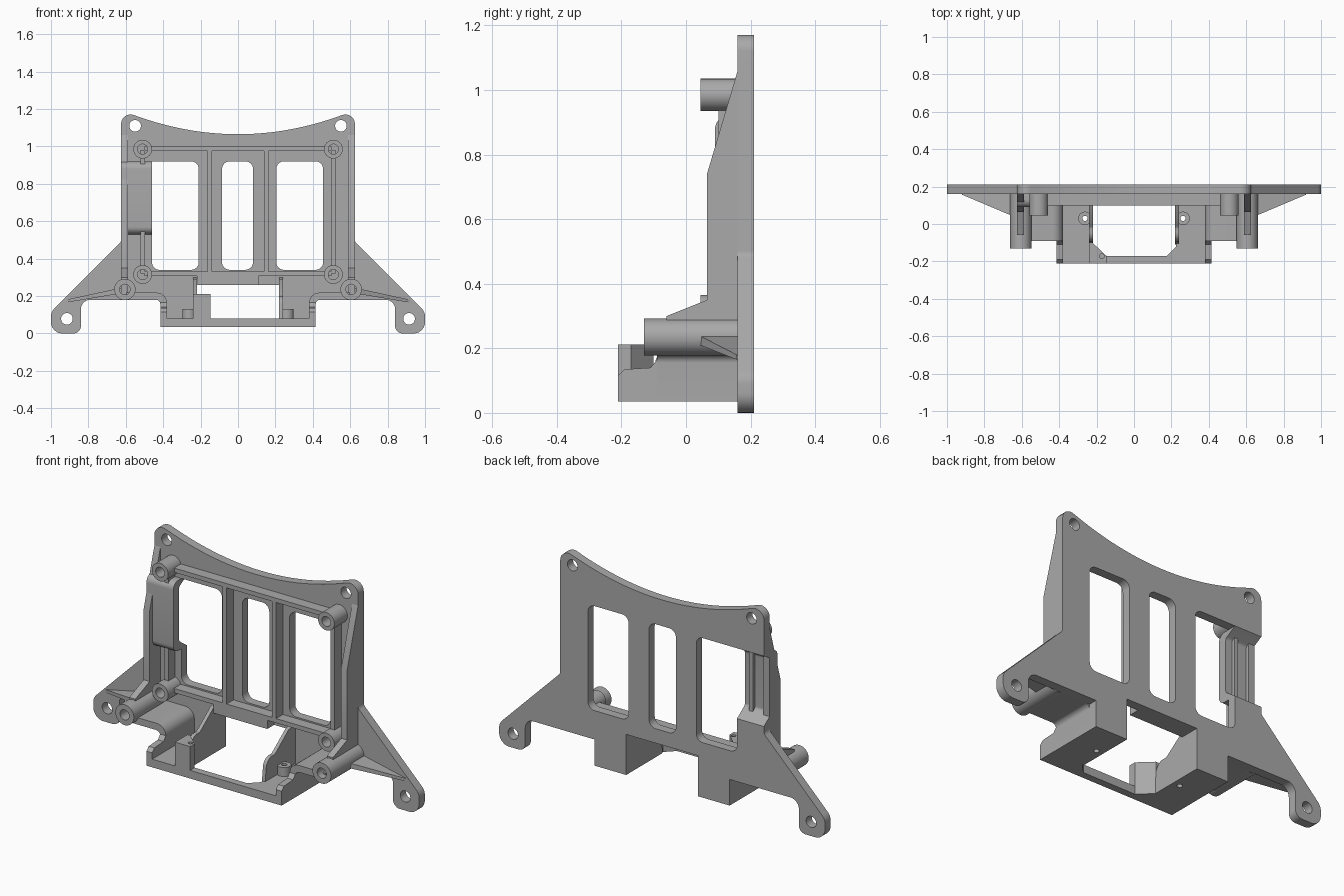
import bpy, bmesh, math
from mathutils import Vector

if "Cube" in bpy.data.objects:
    bpy.data.objects.remove(bpy.data.objects["Cube"], do_unlink=True)

grey = bpy.data.materials.new("plain grey")
grey.use_nodes = True
colour = (0.4, 0.4, 0.4, 1)
grey.diffuse_color = colour
grey.node_tree.nodes["Principled BSDF"].inputs["Base Color"].default_value = colour
parts = []


def fillet(points, steps=6):
    """Round every corner that carries a radius as its third value."""
    out = []
    for i, p in enumerate(points):
        c = Vector(p[:2])
        if len(p) < 3:
            out.append(c)
            continue
        a = (Vector(points[i - 1][:2]) - c).normalized()
        b = (Vector(points[(i + 1) % len(points)][:2]) - c).normalized()
        half = a.angle(b) / 2
        centre = c + (a + b).normalized() * p[2] / math.sin(half)
        start = c + a * p[2] / math.tan(half) - centre
        end = c + b * p[2] / math.tan(half) - centre
        for k in range(steps + 1):
            v = start.lerp(end, k / steps).normalized() * p[2]
            out.append(centre + v)
    return out


def circle(u, v, r, n=32):
    return [(u + r * math.cos(2 * math.pi * k / n), v + r * math.sin(2 * math.pi * k / n))
            for k in range(n)]


def rect(u0, u1, v0, v1, *r):
    return [(u0, v0, *r), (u1, v0, *r), (u1, v1, *r), (u0, v1, *r)]


def slab(name, axis, lo, hi, *loops):
    """Extrude a flat outline, with inner loops as holes, along one axis."""
    curve = bpy.data.curves.new(name, 'CURVE')
    curve.dimensions = '2D'
    curve.fill_mode = 'BOTH'
    curve.extrude = (hi - lo) / 2
    for loop in loops:
        pts = fillet(loop)
        spline = curve.splines.new('POLY')
        spline.points.add(len(pts) - 1)
        for sp, p in zip(spline.points, pts):
            sp.co = (p[0], p[1], 0, 1)
        spline.use_cyclic_u = True
    helper = bpy.data.objects.new(name + " outline", curve)
    mesh = bpy.data.meshes.new_from_object(helper)
    bpy.data.objects.remove(helper)
    bpy.data.curves.remove(curve)
    mid = (lo + hi) / 2
    for vert in mesh.vertices:
        u, v, w = vert.co
        w += mid
        vert.co = {'x': (w, u, v), 'y': (u, w, v), 'z': (u, v, w)}[axis]
    bm = bmesh.new()
    bm.from_mesh(mesh)
    bmesh.ops.remove_doubles(bm, verts=bm.verts, dist=0.0002)
    bmesh.ops.recalc_face_normals(bm, faces=bm.faces)
    bm.to_mesh(mesh)
    bm.free()
    mesh.materials.clear()
    mesh.materials.append(grey)
    obj = bpy.data.objects.new(name, mesh)
    bpy.context.scene.collection.objects.link(obj)
    parts.append(obj)


def flip(loop, s):
    return [(p[0] * s, *p[1:]) for p in loop]


FRONT, BACK = 0.16, 0.21

# Back plate with concave top edge, legs, windows and an open side notch
half = [(.22, .26), (.22, .035), (.415, .035), (.415, .18), (.84, .18, .05), (.84, 0, .04),
        (1, 0, .06), (1, .115, .06), (.625, .49, .03), (.625, 1.192, .05)]
arc = [(.55 - 1.1 * k / 32, 1.065 + .1 * (1 - k / 16) ** 2) for k in range(33)]
notch = [(-.625, .92), (-.21, .92, .04), (-.21, .34, .04), (-.46, .34, .04),
         (-.46, .53), (-.625, .53)]
left = flip(half, -1)[::-1]
slab("back_plate", 'y', FRONT, BACK, half + arc + left[:1] + notch + left[1:],
     rect(-.085, .08, .34, .92, .04), rect(.205, .455, .34, .92, .04),
     *[circle(s * x, z, .031) for s in (-1, 1) for x, z in ((.55, 1.11), (.915, .078))])

# Raised cable channel over the notch
slab("side_channel", 'x', -.625, -.46,
     [(BACK, .53), (FRONT, .53), (.09, .53, .04), (.09, .92, .04), (FRONT, .92),
      (BACK, .92), (.14, .88, .02), (.14, .58, .02)])

# Frame ribs around the windows
for x in (-.51, -.152, .152, .51):
    slab("vertical_rib", 'y', .10, FRONT, rect(x - .012, x + .012, .32, .98))
for z in (.32, .988):
    slab("cross_rib", 'y', .10, FRONT, rect(-.5, .5, z - .012, z + .012))
slab("opening_lintel", 'y', .10, FRONT, rect(-.22, .11, .26, .315))

for s in (-1, 1):
    # Side gussets
    x0, x1 = sorted((s * .588, s * .625))
    slab("side_gusset", 'x', x0, x1,
         [(FRONT, 1.06), (.065, .74), (.065, .35), (-.06, .30), (-.06, .2), (FRONT, .2)])
    # Board standoffs and long mounting bosses
    for z in (.315, .985):
        slab("standoff", 'y', .045, FRONT, circle(s * .51, z, .05), circle(s * .51, z, .027))
    slab("long_boss", 'y', -.13, FRONT, circle(s * .605, .235, .057),
         circle(s * .605, .235, .028))
    # Leg braces: thin sloping wedges, tapered toward the plate
    slab("leg_brace", 'y', .03, FRONT,
         flip([(.62, .215), (.62, .245), (.92, .18), (.92, .165)], s))
    for vert in parts[-1].data.vertices:
        if abs(vert.co.x) > .8 and vert.co.y < .1:
            vert.co.y = FRONT - .003
    # Shelf curving down into the tray side
    slab("tray_shelf", 'y', -.09, FRONT,
         flip([(.6, .18), (.6, .218), (.38, .218, .055), (.38, .035), (.415, .035),
               (.415, .18, .025)], s))
    x0, x1 = sorted((s * .38, s * .415))
    slab("tray_side", 'x', x0, x1,
         [(-.21, .035), (-.21, .115), (-.19, .135), (-.11, .14), (-.085, .17), (-.085, .035)])
    # Inner walls beside the opening
    x0, x1 = sorted((s * .22, s * .24))
    slab("inner_wall", 'x', x0, x1,
         [(FRONT, .035), (FRONT, .30), (.10, .29), (-.02, .20, .03), (-.09, .20, .05),
          (-.11, .035)])
    slab("screw_boss", 'z', .075, .13, circle(s * .262, .03, .036), circle(s * .262, .03, .014))

# Tray floor with a chamfered opening
slab("tray_floor", 'z', .035, .08,
     [(-.415, -.21), (.415, -.21), (.415, FRONT), (.225, FRONT), (.225, -.12), (.175, -.17),
      (-.15, -.17), (-.225, -.10), (-.225, FRONT), (-.415, FRONT)],
     *[circle(s * .262, .03, .014) for s in (-1, 1)])

# Corner post
slab("corner_post", 'z', .035, .212,
     [(-.24, -.21), (-.148, -.21), (-.148, -.17), (-.222, -.10), (-.24, -.10)],
     circle(-.172, -.172, .012))

# Soft shading on round surfaces, sharp edges elsewhere
bpy.ops.object.select_all(action='DESELECT')
for obj in parts:
    obj.select_set(True)
bpy.context.view_layer.objects.active = parts[0]
bpy.ops.object.shade_smooth_by_angle(angle=math.radians(30))
